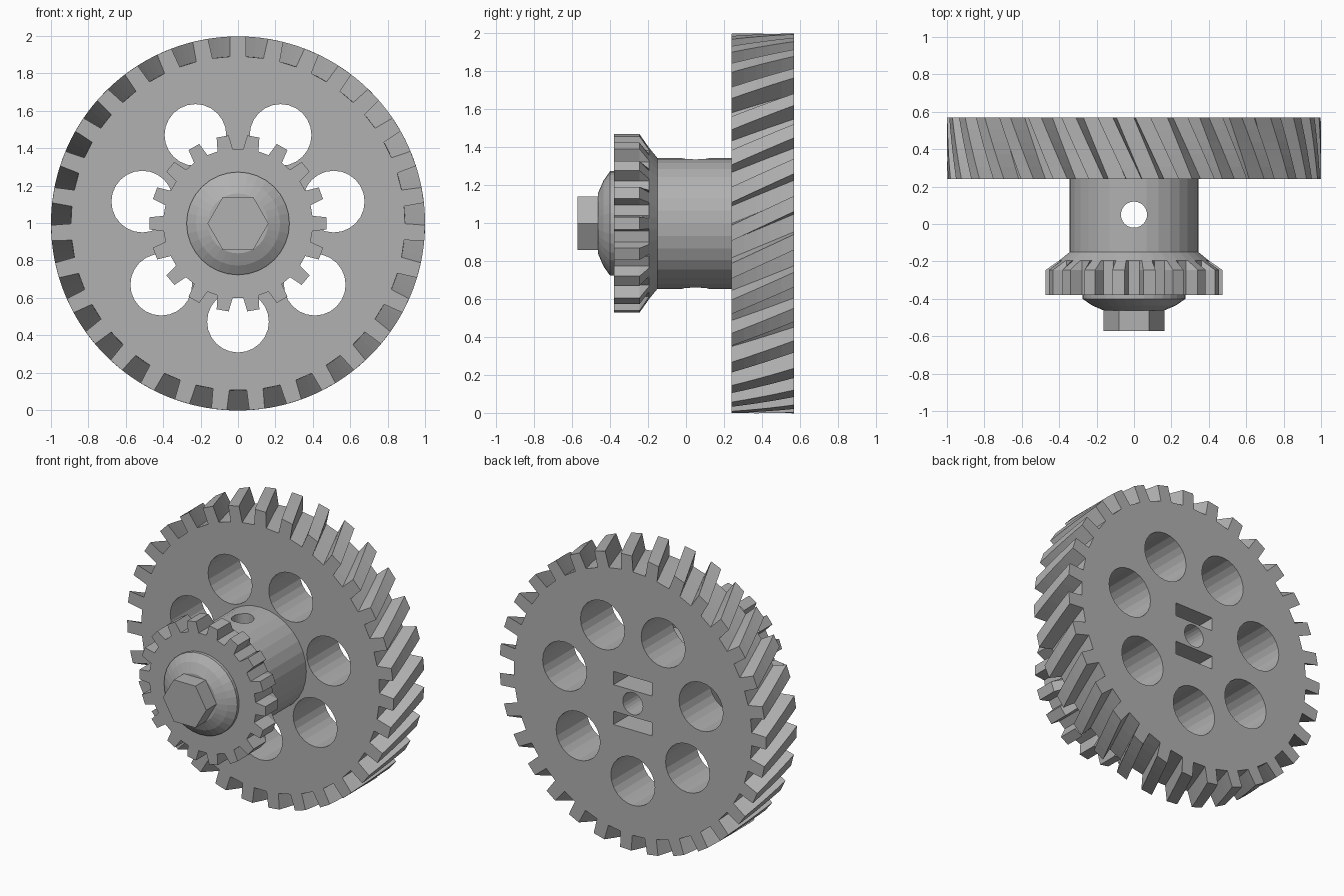
import bpy, bmesh, math
from mathutils import Matrix, Vector

if "Cube" in bpy.data.objects:
    bpy.data.objects.remove(bpy.data.objects["Cube"])

CZ = 0.998  # height of the shared axle
grey = bpy.data.materials.new("plain grey")
grey.diffuse_color = (0.44, 0.44, 0.44, 1)
grey.use_nodes = True
grey.node_tree.nodes["Principled BSDF"].inputs["Base Color"].default_value = grey.diffuse_color


def add_object(name, bm):
    bmesh.ops.recalc_face_normals(bm, faces=bm.faces)
    me = bpy.data.meshes.new(name)
    bm.to_mesh(me)
    bm.free()
    me.materials.append(grey)
    ob = bpy.data.objects.new(name, me)
    bpy.context.collection.objects.link(ob)
    return ob


def loft(name, sections):
    """Solid from rings of (angle, radius) around the y axis: [(y, ring), ...]"""
    bm = bmesh.new()
    rings = [[bm.verts.new((r * math.cos(a), y, CZ + r * math.sin(a))) for a, r in ring]
             for y, ring in sections]
    n = len(rings[0])
    for lo, hi in zip(rings, rings[1:]):
        for i in range(n):
            j = (i + 1) % n
            bm.faces.new((lo[i], lo[j], hi[j], hi[i]))
    bm.faces.new(rings[0])
    bm.faces.new(rings[-1])
    return add_object(name, bm)


def circle(r, n=32, start=0.0):
    return [(start + math.tau * i / n, r) for i in range(n)]


def toothed(count, first_gap, tip, root, half_tip, half_root):
    ring = []
    for k in range(count):
        g = first_gap + math.tau * k / count
        ring += [(g - half_tip, tip), (g - half_root, root),
                 (g + half_root, root), (g + half_tip, tip)]
    return ring


def rod(x, y0, y1, z, r, n=24):
    """Cutter along y"""
    bm = bmesh.new()
    m = Matrix.Translation((x, (y0 + y1) / 2, z)) @ Matrix.Rotation(math.pi / 2, 4, 'X')
    bmesh.ops.create_cone(bm, cap_ends=True, segments=n, radius1=r, radius2=r,
                          depth=y1 - y0, matrix=m)
    return add_object("cutter", bm)


def cut(ob, cutters):
    for c in cutters:
        c.hide_render = True
        m = ob.modifiers.new("cut", 'BOOLEAN')
        m.operation, m.solver, m.object = 'DIFFERENCE', 'EXACT', c
    dg = bpy.context.evaluated_depsgraph_get()
    me = bpy.data.meshes.new_from_object(ob.evaluated_get(dg))
    ob.modifiers.clear()
    ob.data = me
    for c in cutters:
        bpy.data.objects.remove(c)


# Large helical gear
profile = toothed(31, -math.pi / 2, 1.0, 0.893, 0.060, 0.052)
TWIST, Y0, Y1, STEPS = 0.155, 0.24, 0.57, 5
gear = loft("helical_gear", [
    (Y0 + (Y1 - Y0) * i / STEPS, [(a + TWIST * i / STEPS, r) for a, r in profile])
    for i in range(STEPS + 1)])

# Seven lightening holes, axle hole and two drive slots in the gear
cutters = []
for k in range(7):
    a = -math.pi / 2 + math.tau * k / 7
    cutters.append(rod(0.525 * math.cos(a), 0.1, 0.7, CZ + 0.525 * math.sin(a), 0.165))
cutters.append(rod(0, 0.1, 0.7, CZ, 0.075))
for s in (-1, 1):
    bm = bmesh.new()
    bmesh.ops.create_cube(bm, size=1, matrix=Matrix.Translation((0, 0.435, CZ + s * 0.135))
                          @ Matrix.Diagonal((0.29, 0.33, 0.09, 1)))
    cutters.append(add_object("cutter", bm))
cut(gear, cutters)

# Hub with axle bore and vertical set screw hole
hub = loft("hub", [(-0.15, circle(0.345)), (0.25, circle(0.345))])
bm = bmesh.new()
bmesh.ops.create_cone(bm, cap_ends=True, segments=24, radius1=0.07, radius2=0.07, depth=2,
                      matrix=Matrix.Translation((0, 0.05, CZ)))
cut(hub, [rod(0, 0.05, 0.7, CZ, 0.075), add_object("cutter", bm)])

# Small pinion whose teeth run out into a cone
teeth = toothed(18, math.pi / 2, 0.473, 0.40, 0.105, 0.072)
loft("pinion", [(y, [(a, min(r, limit)) for a, r in teeth])
                for y, limit in ((-0.38, 0.473), (-0.245, 0.473), (-0.195, 0.40), (-0.15, 0.345))])

# Domed washer and hexagonal bolt head
loft("washer", [(y, circle(r)) for y, r in
                ((-0.37, 0.275), (-0.40, 0.275), (-0.435, 0.225), (-0.463, 0.16))])
loft("bolt_head", [(-0.572, circle(0.163, 6)), (-0.45, circle(0.163, 6))])
